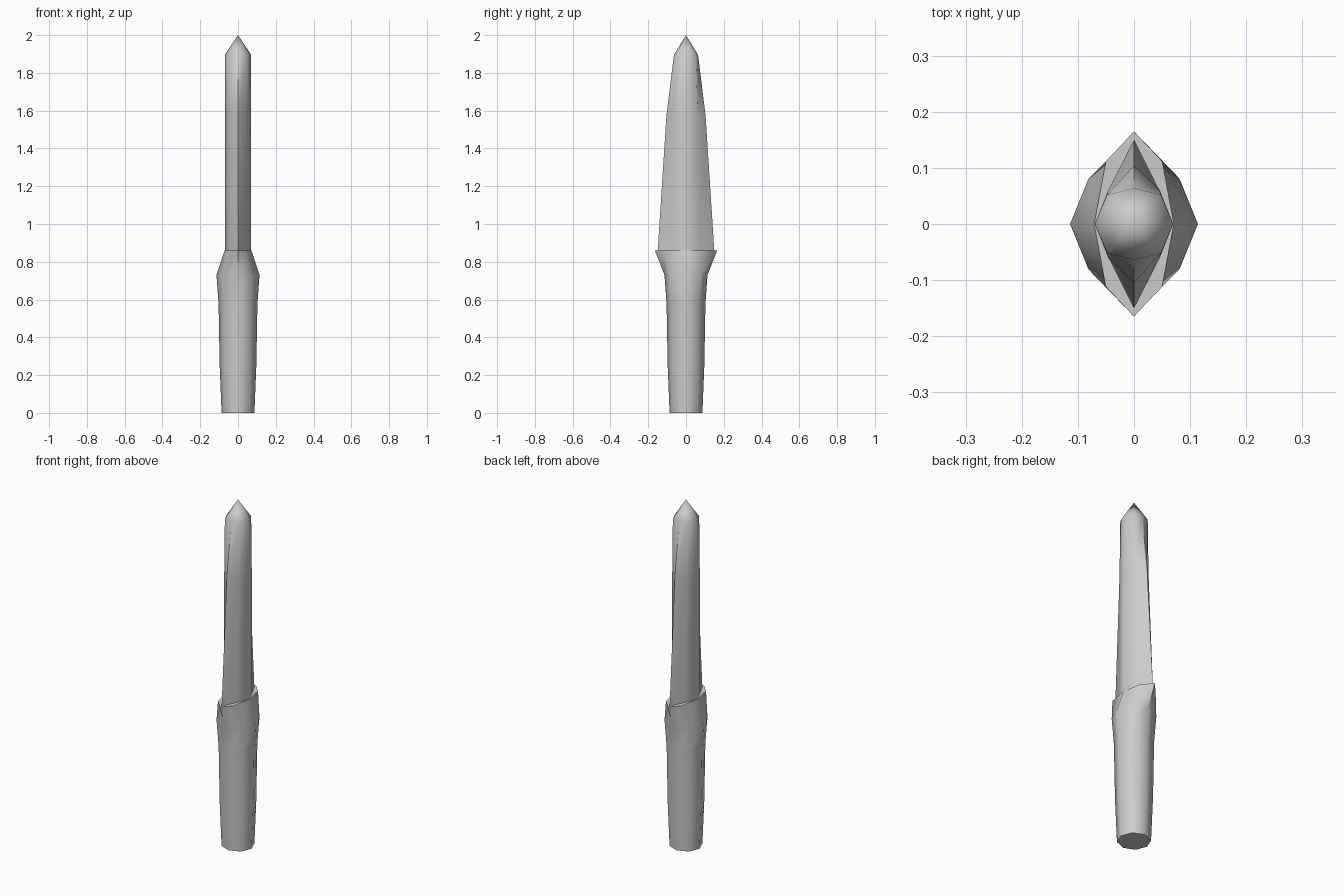
import bpy, bmesh, math

if "Cube" in bpy.data.objects:
    bpy.data.objects.remove(bpy.data.objects["Cube"])


def loft(name, rings, tip=None):
    """Eight-sided loft; each ring is (z, side x, diagonal x, diagonal y, ridge y)."""
    bm = bmesh.new()
    loops = []
    for z, sx, dx, dy, ry in rings:
        pts = [(sx, 0), (dx, dy), (0, ry), (-dx, dy),
               (-sx, 0), (-dx, -dy), (0, -ry), (dx, -dy)]
        loops.append([bm.verts.new((x, y, z)) for x, y in pts])
    for a, b in zip(loops, loops[1:]):
        for i in range(8):
            j = (i + 1) % 8
            bm.faces.new((a[i], a[j], b[j], b[i]))
    bm.faces.new(loops[0][::-1])
    top = loops[-1]
    if tip is None:
        bm.faces.new(top)
    else:
        apex = bm.verts.new((0, 0, tip))
        for i in range(8):
            bm.faces.new((top[i], top[(i + 1) % 8], apex))
    bmesh.ops.recalc_face_normals(bm, faces=bm.faces)
    mesh = bpy.data.meshes.new(name)
    bm.to_mesh(mesh)
    bm.free()
    ob = bpy.data.objects.new(name, mesh)
    bpy.context.collection.objects.link(ob)
    bpy.ops.object.select_all(action='DESELECT')
    ob.select_set(True)
    bpy.context.view_layer.objects.active = ob
    bpy.ops.object.shade_smooth_by_angle(angle=math.radians(52))
    return ob


# Handle flaring into the pinched guard
loft("handle", [
    (0.00, 0.087, 0.062, 0.062, 0.087),
    (0.25, 0.097, 0.069, 0.069, 0.097),
    (0.58, 0.103, 0.073, 0.073, 0.103),
    (0.73, 0.114, 0.081, 0.081, 0.114),
    (0.86, 0.071, 0.050, 0.112, 0.165),
])

# Blade with tapering ridges and a pointed tip
loft("blade", [
    (0.855, 0.070, 0.042, 0.066, 0.150),
    (1.57, 0.070, 0.045, 0.062, 0.104),
    (1.895, 0.070, 0.048, 0.052, 0.064),
], tip=2.0)
